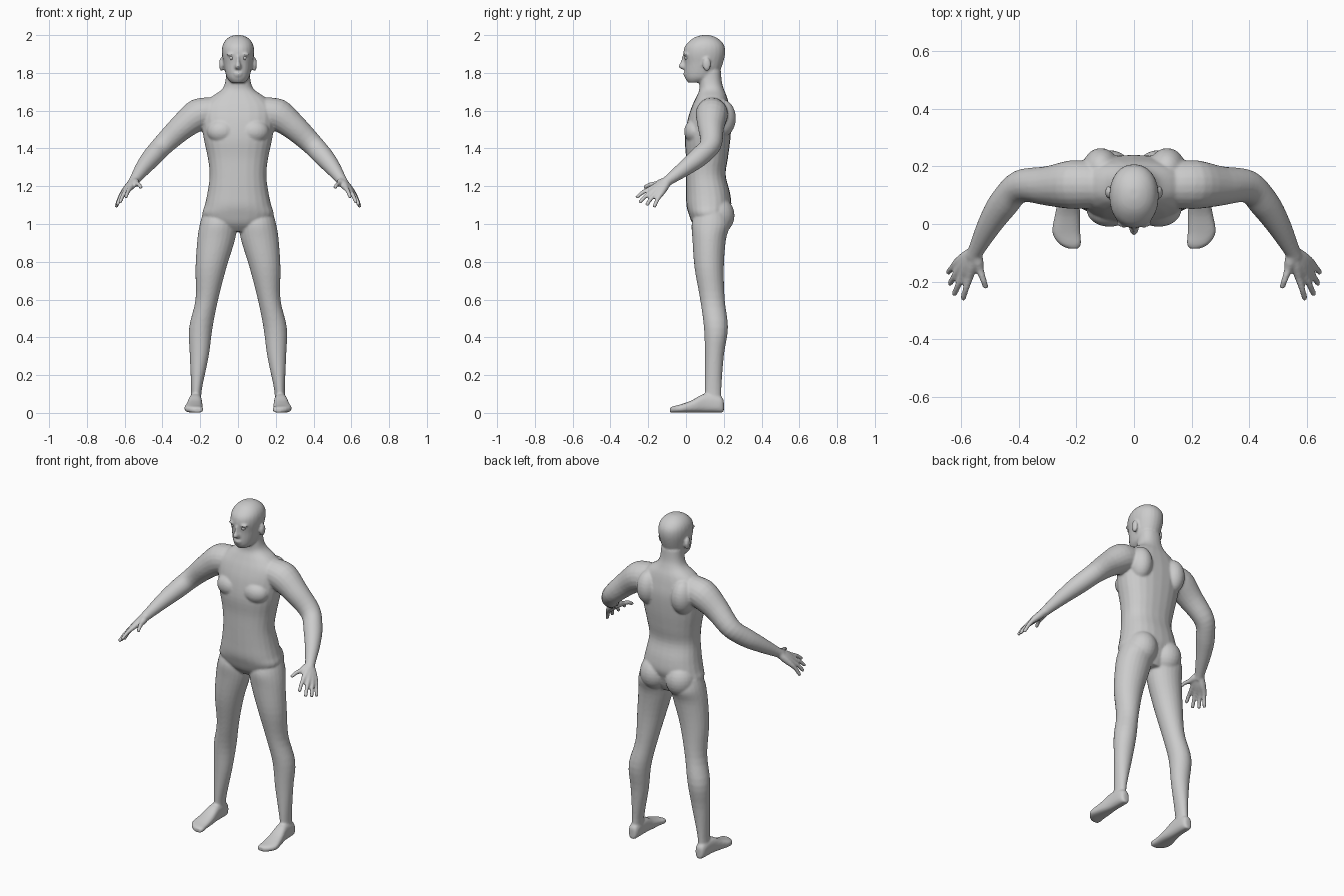
import bpy, bmesh, math
from mathutils import Vector, Matrix

bm = bmesh.new()
X, Y, Z = Vector((1, 0, 0)), Vector((0, 1, 0)), Vector((0, 0, 1))


def smooth_path(rings, steps=4):
    """Catmull-Rom through tuples of vectors."""
    out = []
    n = len(rings)
    for i in range(n - 1):
        a, b, c, d = (rings[max(0, min(n - 1, i + k))] for k in (-1, 0, 1, 2))
        for s in range(steps):
            t = s / steps
            out.append(tuple(
                0.5 * (2 * q + (r - p) * t + (2 * p - 5 * q + 4 * r - w) * t * t
                       + (3 * q - p - 3 * r + w) * t ** 3)
                for p, q, r, w in zip(a, b, c, d)))
    return out + [rings[-1]]


def loft(rings, power=2.0, sides=24):
    """Skin closed super-elliptic rings (centre, u axis, v axis)."""
    def se(v):
        return math.copysign(abs(v) ** (2 / power), v)
    loops = []
    for c, u, v in smooth_path(rings):
        loops.append([bm.verts.new(c + u * se(math.cos(a)) + v * se(math.sin(a)))
                      for a in (2 * math.pi * k / sides for k in range(sides))])
    for a, b in zip(loops, loops[1:]):
        for k in range(sides):
            j = (k + 1) % sides
            bm.faces.new((a[k], a[j], b[j], b[k]))
    bm.faces.new(loops[0][::-1])
    bm.faces.new(loops[-1])


def upright(rows, s=1, power=2.0):
    """Rows: z, x centre, half width, y front, y back."""
    loft([(Vector((s * x, (f + b) / 2, z)), X * w, Y * (b - f) / 2)
          for z, x, w, f, b in rows], power)


def tube(rows, s=1, sides=20):
    """Rows: x, y, z, radius along a bent path."""
    pts = [Vector((s * r[0], r[1], r[2])) for r in rows]
    rings = []
    for i, p in enumerate(pts):
        t = (pts[min(i + 1, len(pts) - 1)] - pts[max(i - 1, 0)]).normalized()
        u = t.cross(Z).normalized()
        rings.append((p, u * rows[i][3], u.cross(t) * rows[i][3]))
    loft(rings, 2.0, sides)


def blob(loc, size):
    m = Matrix.Translation(loc) @ Matrix.Diagonal((*size, 1))
    bmesh.ops.create_uvsphere(bm, u_segments=24, v_segments=14, radius=1, matrix=m)


# torso and neck
upright([(0.96, 0, .07, .07, .19), (1.0, 0, .15, .035, .21), (1.05, 0, .188, .015, .225),
         (1.1, 0, .176, .002, .24), (1.17, 0, .161, 0, .232), (1.26, 0, .150, 0, .21),
         (1.35, 0, .160, 0, .222), (1.45, 0, .181, -.006, .235), (1.55, 0, .195, .008, .24),
         (1.62, 0, .19, .03, .23), (1.67, 0, .145, .053, .218), (1.71, 0, .088, .07, .202),
         (1.75, 0, .068, .07, .19), (1.81, 0, .062, .07, .185)], power=2.3)

# head
upright([(1.748, 0, .035, .012, .09), (1.77, 0, .056, -.003, .15), (1.80, 0, .067, -.008, .175),
         (1.85, 0, .077, -.008, .195), (1.90, 0, .085, -.014, .207), (1.94, 0, .083, -.006, .204),
         (1.97, 0, .069, .02, .184), (1.99, 0, .045, .05, .155), (2.0, 0, .018, .085, .125)],
        power=2.15)

# nose and lips
upright([(1.892, 0, .008, -.02, .02), (1.86, 0, .011, -.028, .02),
         (1.835, 0, .017, -.040, .02), (1.82, 0, .014, -.026, .02)])
blob((0, -.003, 1.797), (.024, .012, .006))
blob((0, -.001, 1.786), (.021, .012, .006))

for s in (1, -1):
    # brow, ear, chest, shoulder blade, buttock
    blob((s * .035, 0, 1.898), (.026, .014, .008))
    blob((s * .088, .11, 1.845), (.012, .022, .036))
    blob((s * .085, .05, 1.49), (.08, .06, .065))
    blob((s * .115, .19, 1.56), (.065, .074, .10))
    blob((s * .085, .165, 1.045), (.088, .092, .10))

    # leg
    upright([(1.06, .10, .085, .05, .22), (1.0, .105, .097, .03, .235), (.92, .115, .1, .034, .212),
             (.77, .143, .082, .045, .2), (.6, .165, .06, .075, .205), (.45, .197, .062, .095, .222),
             (.3, .205, .05, .1, .2), (.12, .22, .028, .1, .187), (.04, .223, .03, .105, .19)], s)

    # foot, running heel to toe
    loft([(Vector((s * x, y, h)), X * w, Z * h * .95) for y, x, w, h in (
        (.2, .224, .016, .034), (.18, .224, .03, .045), (.1, .226, .035, .052),
        (.03, .231, .044, .034), (-.03, .235, .049, .023), (-.068, .222, .039, .018),
        (-.085, .212, .02, .014))], 2.6)

    # arm
    tube([(.11, .135, 1.595, .078), (.21, .137, 1.578, .085), (.30, .132, 1.51, .069),
          (.395, .13, 1.42, .057), (.45, .075, 1.36, .053), (.50, 0, 1.30, .043),
          (.545, -.085, 1.237, .029), (.56, -.115, 1.215, .026)], s)

    # four fingers and thumb, each from wrist through knuckle to tip
    for knuckle, tip in (((.572, -.185, 1.188), (.595, -.264, 1.140)),
                         ((.595, -.178, 1.172), (.626, -.248, 1.112)),
                         ((.610, -.160, 1.160), (.641, -.210, 1.098)),
                         ((.616, -.135, 1.155), (.647, -.170, 1.088)),
                         ((.535, -.160, 1.212), (.513, -.224, 1.193))):
        k, t = Vector(knuckle), Vector(tip)
        w = Vector((.552, -.095, 1.228))
        mid = k.lerp(t, .5) + Z * .006
        tube([(*w, .022), (*w.lerp(k, .55), .021), (*k, .0145), (*mid, .0115),
              (*k.lerp(t, .93), .010), (*t, .005)], s, 12)

bmesh.ops.recalc_face_normals(bm, faces=bm.faces)
mesh = bpy.data.meshes.new("body")
bm.to_mesh(mesh)
bm.free()
body = bpy.data.objects.new("body", mesh)
bpy.context.collection.objects.link(body)

# fuse all parts into one smooth skin
fuse = body.modifiers.new("fuse", 'REMESH')
fuse.mode = 'VOXEL'
fuse.voxel_size = .0065
fuse.use_smooth_shade = True
soften = body.modifiers.new("soften", 'SMOOTH')
soften.factor = .5
soften.iterations = 4

# eyes
for name, s in (("left_eye", 1), ("right_eye", -1)):
    bpy.ops.mesh.primitive_uv_sphere_add(segments=16, ring_count=10, radius=.012,
                                         location=(s * .034, .004, 1.88))
    bpy.context.object.name = name
    bpy.ops.object.shade_smooth()
